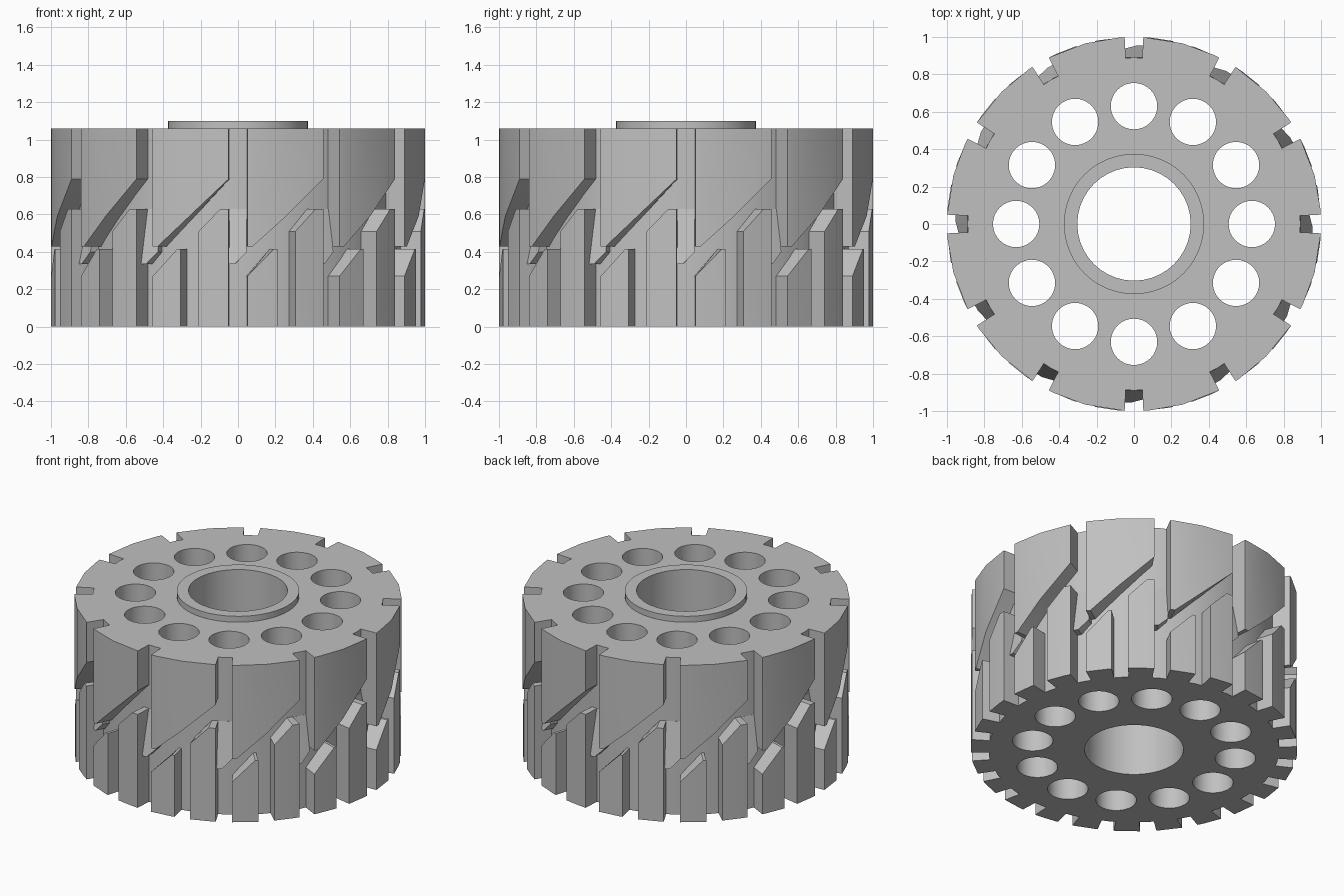
import bpy, bmesh
from math import asin, sin, cos, pi, radians
from mathutils import Matrix

if "Cube" in bpy.data.objects:
    bpy.data.objects.remove(bpy.data.objects["Cube"], do_unlink=True)

COUNT = 12        # repeats around the wheel
HEIGHT = 1.06     # top of the main body
CORE = 0.89       # radius of the groove floor

steel = bpy.data.materials.new("plain_grey")
steel.use_nodes = True
grey = (0.53, 0.53, 0.53, 1)
steel.diffuse_color = grey
steel.node_tree.nodes["Principled BSDF"].inputs["Base Color"].default_value = grey


def finish(name, bm):
    """Turn a bmesh into a named grey object."""
    bmesh.ops.recalc_face_normals(bm, faces=bm.faces)
    mesh = bpy.data.meshes.new(name)
    bm.to_mesh(mesh)
    bm.free()
    obj = bpy.data.objects.new(name, mesh)
    bpy.context.collection.objects.link(obj)
    mesh.materials.append(steel)
    return obj


def activate(obj):
    bpy.ops.object.select_all(action='DESELECT')
    obj.select_set(True)
    bpy.context.view_layer.objects.active = obj


def cylinder(bm, radius, low, high, sides, x=0, y=0):
    bmesh.ops.create_cone(bm, cap_ends=True, segments=sides, radius1=radius,
                          radius2=radius, depth=high - low,
                          matrix=Matrix.Translation((x, y, (low + high) / 2)))


def point(x, r, z, turn):
    """Point at radius r, on the ray that meets the unit circle at x."""
    a = asin(x) + turn
    return (r * sin(a), -r * cos(a), z)


def ring_of_wedges(name, columns, inner=CORE - 0.005):
    """Radial blocks; a column is x, low z, high z, low radius, high radius."""
    bm = bmesh.new()
    for k in range(COUNT):
        turn = 2 * pi * k / COUNT
        loops = []
        for x, low, high, r_low, r_high in columns:
            corners = ((r_low, low), (r_high, high), (inner, high), (inner, low))
            loops.append([bm.verts.new(point(x, r, z, turn)) for r, z in corners])
        for a, b in zip(loops, loops[1:]):
            for i in range(4):
                j = (i + 1) % 4
                bm.faces.new((a[i], b[i], b[j], a[j]))
        bm.faces.new(loops[0])
        bm.faces.new(loops[-1])
    obj = finish(name, bm)
    activate(obj)
    bpy.ops.object.shade_smooth_by_angle(angle=radians(25))
    return obj


# Cutter for the central bore and the ring of round holes
bm = bmesh.new()
cylinder(bm, 0.303, -0.2, 1.4, 40)
for k in range(COUNT):
    a = 2 * pi * k / COUNT
    cylinder(bm, 0.124, -0.2, 1.4, 32, 0.63 * sin(a), 0.63 * cos(a))
cutter = finish("hole_cutter", bm)
cutter.hide_render = True

# Core drum and raised collar, both bored through
for name, radius, low, high, sides in (("core_drum", CORE, 0, HEIGHT, 48),
                                       ("collar", 0.375, HEIGHT, 1.1, 48)):
    bm = bmesh.new()
    cylinder(bm, radius, low, high, sides)
    obj = finish(name, bm)
    activate(obj)
    cut = obj.modifiers.new("holes", 'BOOLEAN')
    cut.operation = 'DIFFERENCE'
    cut.solver = 'EXACT'
    cut.object = cutter
    bpy.ops.object.modifier_apply(modifier=cut.name)
    bpy.ops.object.shade_smooth_by_angle(angle=radians(25))
bpy.data.objects.remove(cutter, do_unlink=True)


# Upper tread blocks, cut off below by the diagonal groove
def upper_edge(x):
    return 0.79 + 0.95 * (x + 0.05)


block = [(-0.456, 0.43, HEIGHT, 1, 1)]
block += [(x, upper_edge(x), HEIGHT, 1, 1) for x in (-0.43, -0.259, -0.05)]
ring_of_wedges("upper_tread_blocks", block)

# Sloping ramps at the foot of the upper slots
ring_of_wedges("slot_ramps", [
    (-0.543, 0.335, 0.63, 0.955, CORE),
    (-0.515, 0.335, 0.63, 0.955, CORE),
    (-0.456, 0.4, 0.63, 0.94, CORE)])

# Lower teeth with slanted tops, alternately tall and short
ring_of_wedges("tall_teeth", [
    (-0.21, 0, 0.51, 1, 1), (-0.094, 0, 0.63, 1, 1), (-0.05, 0, 0.63, 1, 1)])
ring_of_wedges("short_teeth", [
    (-0.456, 0, 0.27, 1, 1), (-0.325, 0, 0.415, 1, 1), (-0.307, 0, 0.415, 1, 1)])
